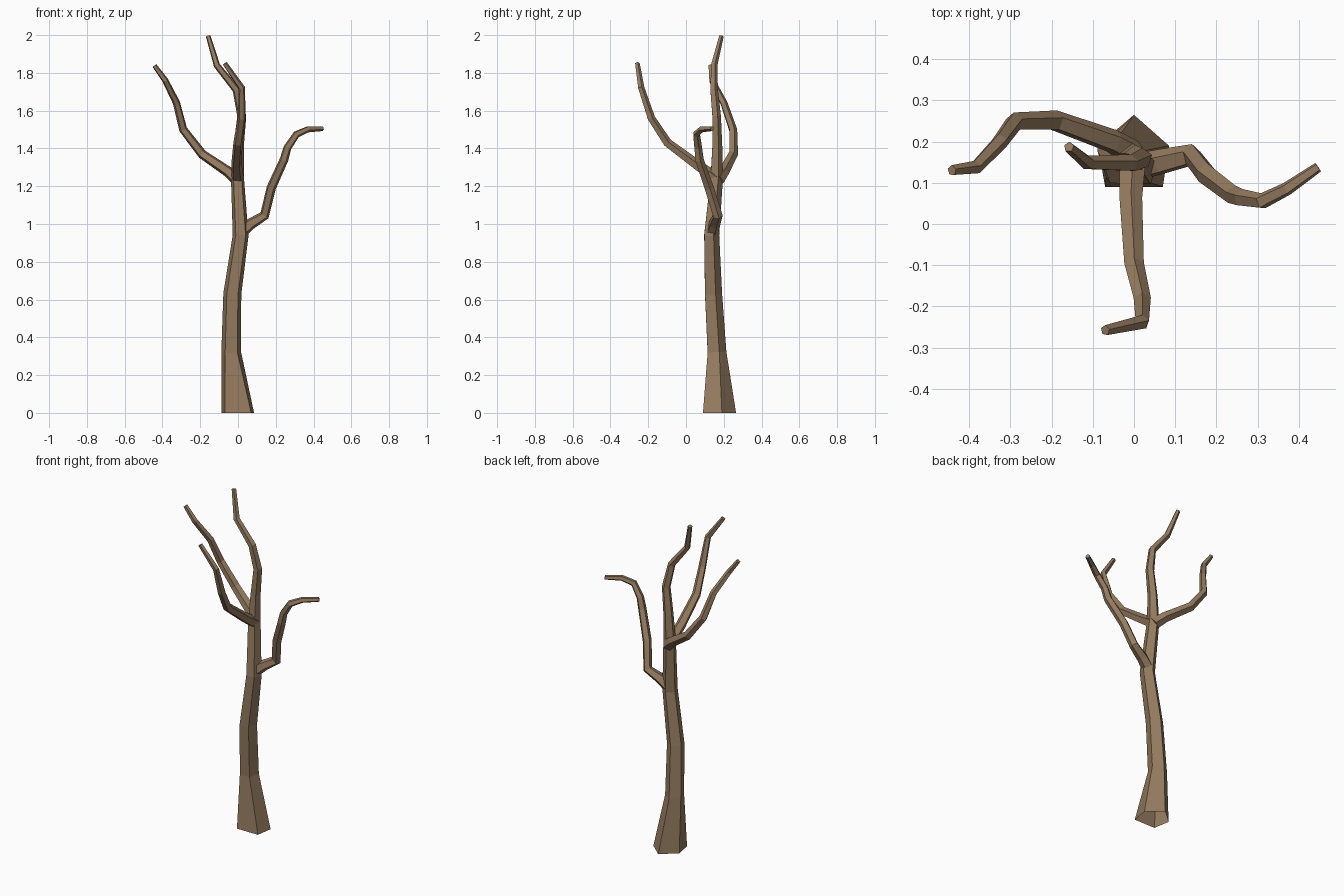
import bpy, bmesh, math
from mathutils import Vector

if "Cube" in bpy.data.objects:
    bpy.data.objects.remove(bpy.data.objects["Cube"])

bark = bpy.data.materials.new("brown bark")
bark.diffuse_color = (0.30, 0.20, 0.115, 1)
bark.use_nodes = True
bark.node_tree.nodes["Principled BSDF"].inputs["Base Color"].default_value = bark.diffuse_color
SIDES = 5


def limb(name, path, first_ring=None, cap_start=False):
    """Five-sided tapering tube through (x, y, z, radius) points."""
    pts = [Vector(p[:3]) for p in path]
    bm = bmesh.new()
    rings = []
    u = None
    last = None
    for i, p in enumerate(pts):
        a = pts[max(i - 1, 0)]
        b = pts[min(i + 1, len(pts) - 1)]
        d1 = (p - a).normalized()
        d2 = (b - p).normalized()
        t = (d1 + d2).normalized()
        if u is None:
            u = Vector((0, 1, 0)) if abs(t.y) < 0.7 else Vector((0, 0, 1))
        else:
            u = last.rotation_difference(t) @ u
        u = (u - t * u.dot(t)).normalized()
        last = t
        v = t.cross(u)
        r = path[i][3]
        if i == 0 and first_ring:
            ring = [bm.verts.new(c) for c in first_ring]
        else:
            ring = []
            for k in range(SIDES):
                w = 2 * math.pi * k / SIDES
                ring.append(bm.verts.new(p + r * (math.cos(w) * u + math.sin(w) * v)))
        rings.append(ring)
    for r0, r1 in zip(rings, rings[1:]):
        for k in range(SIDES):
            n = (k + 1) % SIDES
            bm.faces.new((r0[k], r0[n], r1[n], r1[k]))
    bm.faces.new(rings[-1])
    if cap_start:
        bm.faces.new(rings[0][::-1])
    me = bpy.data.meshes.new(name)
    bm.to_mesh(me)
    bm.free()
    me.materials.append(bark)
    bpy.context.collection.objects.link(bpy.data.objects.new(name, me))


# trunk with flared foot, continuing into the top branch
foot = [(0, .265, 0), (-.088, .19, 0), (-.07, .09, 0), (.07, .09, 0), (.085, .19, 0)]
limb("trunk", [
    (0, .17, 0, .09), (-.036, .159, .32, .055), (-.03, .141, .63, .05),
    (.014, .132, .94, .044), (-.003, .16, 1.25, .036), (.003, .163, 1.41, .029),
    (.02, .16, 1.57, .025), (-.008, .147, 1.71, .022), (-.112, .148, 1.84, .018),
    (-.158, .187, 1.995, .013)], foot)

# right branch
limb("right_branch", [
    (.02, .14, .96, .034), (.065, .15, 1.0, .032), (.14, .167, 1.045, .027),
    (.175, .122, 1.19, .026), (.243, .07, 1.34, .024), (.262, .063, 1.405, .022),
    (.31, .055, 1.475, .02), (.37, .085, 1.502, .017), (.447, .138, 1.505, .013)],
    cap_start=True)

# left branch
limb("left_branch", [
    (.0, .17, 1.23, .034), (-.05, .2, 1.275, .03), (-.19, .25, 1.37, .026),
    (-.29, .248, 1.5, .023), (-.325, .2, 1.64, .02), (-.385, .137, 1.76, .017),
    (-.442, .13, 1.838, .013)], cap_start=True)

# front branch
limb("front_branch", [
    (-.003, .16, 1.24, .034), (-.008, .06, 1.31, .029), (.0, -.1, 1.43, .025),
    (.02, -.185, 1.56, .022), (.02, -.238, 1.72, .018),
    (-.07, -.258, 1.85, .013)], cap_start=True)
